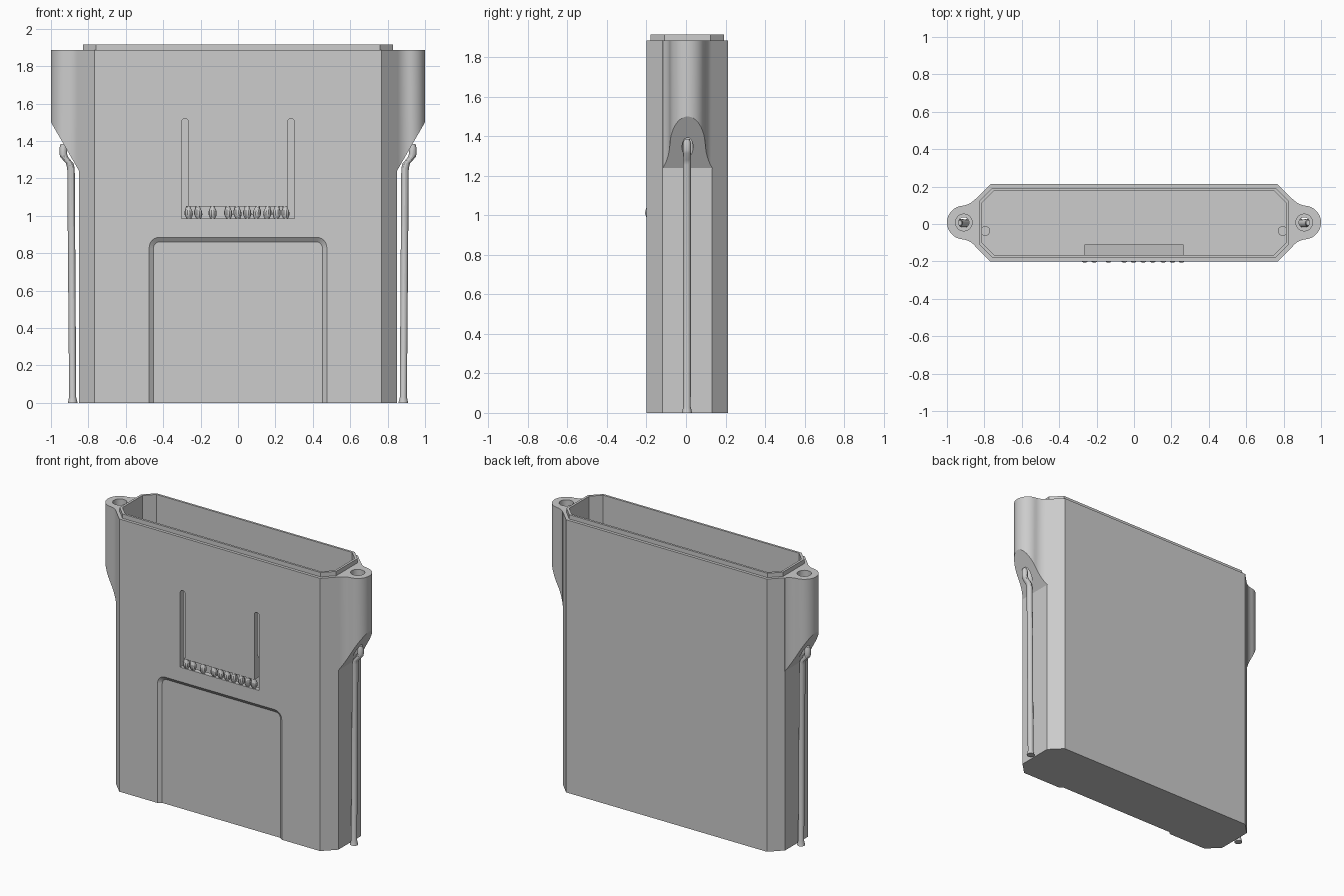
import bpy, bmesh, math, random
from mathutils import Vector

if "Cube" in bpy.data.objects:
    bpy.data.objects.remove(bpy.data.objects["Cube"])

random.seed(4)
grey = bpy.data.materials.new("light grey plastic")
grey.diffuse_color = (0.604, 0.604, 0.604, 1)
grey.use_nodes = True
grey.node_tree.nodes["Principled BSDF"].inputs["Base Color"].default_value = grey.diffuse_color


def finish(name, bm, smooth=False):
    bmesh.ops.recalc_face_normals(bm, faces=bm.faces[:])
    me = bpy.data.meshes.new(name)
    bm.to_mesh(me)
    bm.free()
    me.materials.append(grey)
    ob = bpy.data.objects.new(name, me)
    bpy.context.collection.objects.link(ob)
    if smooth:
        smooth_by_angle(ob)
    return ob


def activate(ob):
    bpy.ops.object.select_all(action='DESELECT')
    ob.select_set(True)
    bpy.context.view_layer.objects.active = ob


def smooth_by_angle(ob):
    activate(ob)
    bpy.ops.object.shade_smooth_by_angle(angle=math.radians(30))


def loft_bm(rings):
    """Skin a list of equal-length point rings and cap both ends."""
    bm = bmesh.new()
    vr = [[bm.verts.new(p) for p in r] for r in rings]
    n = len(rings[0])
    for a, b in zip(vr, vr[1:]):
        for i in range(n):
            j = (i + 1) % n
            bm.faces.new((a[i], a[j], b[j], b[i]))
    bm.faces.new(vr[0][::-1])
    bm.faces.new(vr[-1])
    return bm


def loft(name, rings, smooth=False):
    return finish(name, loft_bm(rings), smooth)


def cut(ob, cutter):
    m = ob.modifiers.new("cut", 'BOOLEAN')
    m.operation = 'DIFFERENCE'
    m.solver = 'EXACT'
    m.object = cutter
    activate(ob)
    bpy.ops.object.modifier_apply(modifier=m.name)
    bpy.data.objects.remove(cutter, do_unlink=True)


def octagon(hx, y0, y1, c, z):
    return [(hx - c, y0, z), (hx, y0 + c, z), (hx, y1 - c, z), (hx - c, y1, z),
            (c - hx, y1, z), (-hx, y1 - c, z), (-hx, y0 + c, z), (c - hx, y0, z)]


def circle(x, y, z, r, n=16):
    return [(x + r * math.cos(2 * math.pi * i / n),
             y + r * math.sin(2 * math.pi * i / n), z) for i in range(n)]


def arch(w, top, r, y, bottom):
    """Upright round-cornered outline in the x-z plane."""
    pts = [(-w, y, bottom), (w, y, bottom)]
    for cx, start in ((w - r, 0), (r - w, 90)):
        for k in range(7):
            a = math.radians(start + 15 * k)
            pts.append((cx + r * math.cos(a), y, top - r + r * math.sin(a)))
    return pts


# Hollow chamfered case with a stepped lip
Y0, Y1, TOP = -0.20, 0.213, 1.885
body = loft("case_body", [
    octagon(0.85, Y0, Y1, 0.082, 0), octagon(0.85, Y0, Y1, 0.082, TOP),
    octagon(0.828, -0.18, 0.193, 0.07, TOP), octagon(0.828, -0.18, 0.193, 0.07, 1.915),
    octagon(0.812, -0.165, 0.178, 0.063, 1.915), octagon(0.812, -0.165, 0.178, 0.063, 0.035)])

# Shallow front recess with bevelled border
cut(body, loft("recess_cutter", [arch(0.495, 0.905, 0.07, -0.22, -0.1),
                                 arch(0.475, 0.885, 0.055, -0.20, -0.1),
                                 arch(0.452, 0.861, 0.035, -0.182, -0.1)]))

# U-shaped slot that frees the latch tab
for s in (-1, 1):
    side = [arch(0.0185, 1.52, 0.0184, y, 0.985) for y in (-0.3, -0.10)]
    cut(body, loft("slot_cutter", [[(x + s * 0.2835, y, z) for x, y, z in r] for r in side]))
cut(body, loft("slot_cutter", [[(-0.302, y, 0.985), (0.302, y, 0.985),
                                (0.302, y, 1.05), (-0.302, y, 1.05)] for y in (-0.3, -0.10)]))

# Latch catch on the inside of the tab
loft("latch_catch", [[(x, -0.175, 1.05), (x, -0.11, 1.05), (x, -0.11, 1.09), (x, -0.175, 1.24)]
                     for x in (-0.265, 0.265)])

# Small bead supports in the slot under the tab
for x in (-0.262, -0.21, -0.135, -0.05, 0.0, 0.05, 0.098, 0.155, 0.205, 0.255):
    dx = random.uniform(-0.008, 0.008)
    rings = [circle(x + dx * t, -0.186, 0.983 + 0.069 * t, r, 10)
             for t, r in ((0, 0.010), (0.15, 0.017), (0.35, 0.022), (0.6, 0.021), (0.8, 0.015), (1, 0.012))]
    loft("slot_support", rings, True)

# Screw ears, their wire supports and the inner wall ribs, on both sides
EX, EY, ER = 0.91, 0.008, 0.09
for s in (-1, 1):
    # outline: concave fillet flowing into a round end
    half = []
    p0, p1, p2 = Vector((0.85, 0.125)), Vector((0.877, 0.095)), Vector((0.915, 0.09))
    for k in range(9):
        t = k / 8
        half.append(p0 * (1 - t) ** 2 + p1 * 2 * t * (1 - t) + p2 * t * t)
    for k in range(1, 13):
        a = math.radians(87 - 87 * k / 12)
        half.append(Vector((EX + ER * math.cos(a), ER * math.sin(a))))
    outline = [Vector((0.832, 0.125))] + half
    full = [(p.x, EY + p.y) for p in outline] + [(p.x, EY - p.y) for p in outline[-2::-1]]
    bm = loft_bm([[(s * x, y, z) for x, y in full] for z in (1.1, TOP)])
    bmesh.ops.recalc_face_normals(bm, faces=bm.faces[:])
    # slanted underside
    res = bmesh.ops.bisect_plane(bm, geom=bm.verts[:] + bm.edges[:] + bm.faces[:],
                                 plane_co=(s * 1.0, 0, 1.5), plane_no=(s * 0.26, 0, -0.15),
                                 clear_outer=True)
    edges = [e for e in res["geom_cut"] if isinstance(e, bmesh.types.BMEdge)]
    bmesh.ops.contextual_create(bm, geom=edges)
    ear = finish("screw_ear", bm)
    # stepped screw hole
    cut(ear, loft("hole_cutter", [circle(s * EX, EY, z, r, 24) for z, r in
                                  ((1.0, 0.028), (1.6, 0.028), (1.6, 0.045), (2.0, 0.045))]))
    smooth_by_angle(ear)

    # thin bent support post with flared foot
    path = ((0.884, 0, 0.026), (0.884, 0.03, 0.019), (0.893, 1.255, 0.02),
            (0.900, 1.28, 0.02), (0.930, 1.315, 0.021), (0.934, 1.33, 0.02),
            (0.934, 1.365, 0.02), (0.934, 1.385, 0.014))
    loft("ear_support_post", [circle(s * x, EY - 0.003, z, r, 12) for x, z, r in path], True)

    # vertical rib inside the end wall
    loft("inner_rib", [circle(s * 0.795, -0.037, z, 0.026, 16) for z in (0.03, 1.2)], True)
